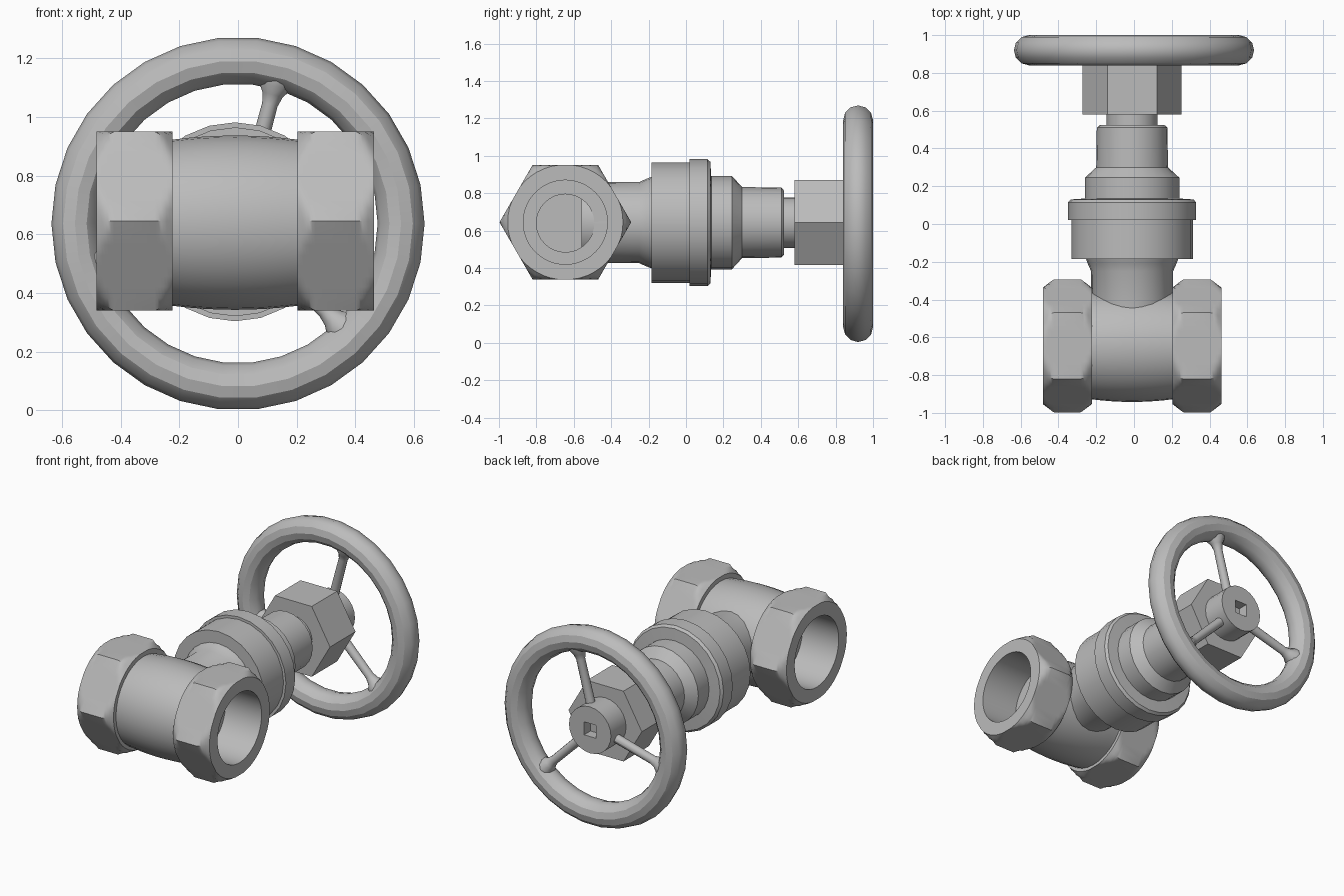
import bpy, bmesh
from math import pi, cos, sin, radians
from mathutils import Matrix

cube = bpy.data.objects.get("Cube")
if cube:
    bpy.data.objects.remove(cube, do_unlink=True)

metal = bpy.data.materials.new("grey metal")
metal.use_nodes = True
GREY = (0.5, 0.5, 0.5, 1)
metal.diffuse_color = GREY
metal.node_tree.nodes["Principled BSDF"].inputs["Base Color"].default_value = GREY

TURN = {"x": Matrix.Rotation(pi / 2, 4, "Y"), "y": Matrix.Rotation(-pi / 2, 4, "X")}
CX, CZ, PIPE_Y, WHEEL_Y = -0.01, 0.643, -0.645, 0.92


def polygon_radius(angle, apothem, sides, corner):
    step = 2 * pi / sides
    return apothem / cos((angle - corner) % step - step / 2)


def finish(name, bm, matrix):
    bmesh.ops.remove_doubles(bm, verts=bm.verts, dist=1e-5)
    bmesh.ops.recalc_face_normals(bm, faces=bm.faces)
    mesh = bpy.data.meshes.new(name)
    bm.to_mesh(mesh)
    bm.free()
    mesh.transform(matrix)
    mesh.materials.append(metal)
    obj = bpy.data.objects.new(name, mesh)
    bpy.context.collection.objects.link(obj)
    bpy.ops.object.select_all(action="DESELECT")
    obj.select_set(True)
    bpy.context.view_layer.objects.active = obj
    bpy.ops.object.shade_smooth_by_angle(angle=radians(30))
    return obj


def lathe(name, profile, matrix, segs=24):
    """Revolve (height, radius) points; extra (apothem, sides, corner) limits a ring to a polygon."""
    bm = bmesh.new()
    rings = []
    for h, r, *poly in profile:
        ring = []
        for i in range(segs):
            a = 2 * pi * i / segs
            rad = min(r, polygon_radius(a, *poly)) if poly else r
            ring.append(bm.verts.new((rad * cos(a), rad * sin(a), h)))
        rings.append(ring)
    for low, high in zip(rings, rings[1:]):
        for i in range(segs):
            j = (i + 1) % segs
            bm.faces.new((low[i], low[j], high[j], high[i]))
    return finish(name, bm, matrix)


# Pipe body: slightly bulged barrel with a recessed, closed passage
outer = [(0.215 * t / 4, 0.297 - 0.014 * (t / 4) ** 2) for t in range(-4, 5)]
body = [(-0.05, 0), (-0.05, 0.155), (-0.215, 0.155)] + outer
body += [(0.215, 0.155), (0.05, 0.155), (0.05, 0)]
lathe("pipe_body", body, Matrix.Translation((CX, PIPE_Y, CZ - 0.003)) @ TURN["x"], 32)

# Hexagonal end nuts with corners chamfered at both faces
HALF, CUT, STEPS = 0.13, 0.06, 6
hexagon = (0.305, 6, pi / 2)
chamfer = [(HALF - CUT * t / STEPS, 0.308 + 0.046 * t / STEPS, *hexagon) for t in range(STEPS + 1)]
nut = [(-h, *rest) for h, *rest in chamfer] + chamfer[::-1]
nut = [(-HALF, 0.225)] + nut + [(HALF, 0.225), (-HALF, 0.225)]
for side, label in ((1, "left"), (-1, "right")):
    place = Matrix.Translation((CX + 0.343 * side, PIPE_Y, CZ + 0.002))
    lathe(label + "_pipe_nut", nut, place @ TURN["x"], 48)

along = Matrix.Translation((CX, 0, CZ)) @ TURN["y"]

# Neck rising from the pipe, with a flared top
lathe("neck", [(-0.56, 0), (-0.56, 0.215), (-0.25, 0.217), (-0.21, 0.235), (-0.17, 0.25),
               (-0.17, 0)], along)

# Stepped bonnet
lathe("bonnet", [(-0.185, 0), (-0.185, 0.322), (0.02, 0.322), (0.02, 0.339), (0.115, 0.339),
                 (0.13, 0.325), (0.135, 0.25), (0.245, 0.25), (0.3, 0.19), (0.51, 0.187),
                 (0.525, 0.17), (0.525, 0)], along)
lathe("stem", [(0.5, 0), (0.5, 0.135), (0.6, 0.135), (0.6, 0)], along)

# Hexagonal stem nut
stem_hex = (0.227, 6, 0)
lathe("stem_nut", [(0.58, 0), (0.58, 1, *stem_hex), (0.84, 1, *stem_hex), (0.84, 0)], along, 6)

# Wheel hub with a square socket
socket = (0.042, 4, pi / 4)
lathe("wheel_hub", [(0.83, 0), (0.83, 0.15), (0.995, 0.15), (0.995, 1, *socket),
                    (0.93, 1, *socket), (0.93, 0)], along, 24)

# Hand wheel rim
centre = Matrix.Translation((0, WHEEL_Y, 0.637))
rim = [(0.08 * sin(a), 0.556 + 0.08 * cos(a)) for a in (2 * pi * i / 12 for i in range(13))]
lathe("wheel_rim", rim, centre @ TURN["y"], 30)

# Three spokes that flare into the rim
spoke = [(0.1, 0.029), (0.42, 0.027), (0.455, 0.036), (0.485, 0.056), (0.51, 0.06)]
for k in range(3):
    turn = Matrix.Rotation(radians(15 + 120 * k), 4, "Y")
    lathe(f"spoke_{k + 1}", spoke, centre @ turn, 12)
